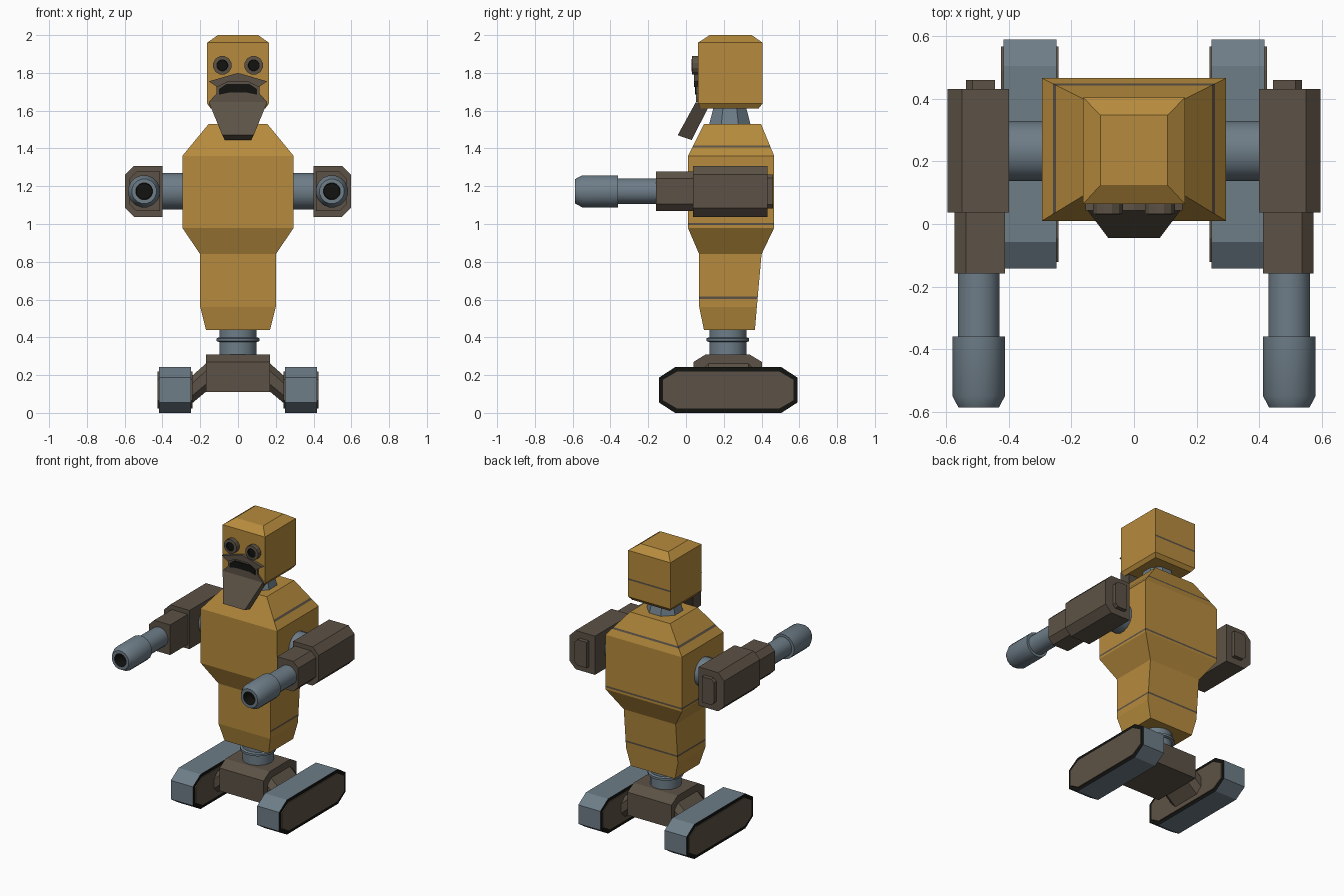
import bpy, bmesh, math
from mathutils import Vector

if "Cube" in bpy.data.objects:
    bpy.data.objects.remove(bpy.data.objects["Cube"])


def material(name, rgb):
    m = bpy.data.materials.new(name)
    m.diffuse_color = (*rgb, 1)
    m.use_nodes = True
    m.node_tree.nodes["Principled BSDF"].inputs["Base Color"].default_value = m.diffuse_color
    return m


ORANGE = material("ochre_paint", (0.47, 0.26, 0.047))
STEEL = material("blue_grey_steel", (0.155, 0.205, 0.245))
BROWN = material("dark_brown_metal", (0.108, 0.085, 0.061))
BLACK = material("black_rubber", (0.006, 0.006, 0.005))


def loft(name, rings, mats, rule=None, mirror=False, smooth=False, bands=()):
    """Skin a stack of equal-length point rings, cap the ends, colour faces by rule."""
    bm = bmesh.new()
    loops = [[bm.verts.new(p) for p in r] for r in rings]
    n = len(rings[0])
    for a, b in zip(loops, loops[1:]):
        for i in range(n):
            bm.faces.new((a[i], a[(i + 1) % n], b[(i + 1) % n], b[i]))
    bm.faces.new(loops[0])
    bm.faces.new(loops[-1])
    bmesh.ops.recalc_face_normals(bm, faces=bm.faces)
    for z in bands:
        for h in (z - 0.006, z + 0.006):
            bmesh.ops.bisect_plane(bm, geom=bm.verts[:] + bm.edges[:] + bm.faces[:],
                                   plane_co=(0, 0, h), plane_no=(0, 0, 1))
    bm.normal_update()
    if rule:
        for f in bm.faces:
            f.material_index = int(rule(f))
    me = bpy.data.meshes.new(name)
    bm.to_mesh(me)
    bm.free()
    for m in mats:
        me.materials.append(m)
    ob = bpy.data.objects.new(name, me)
    bpy.context.collection.objects.link(ob)
    if mirror:
        ob.modifiers.new("mirror", 'MIRROR').use_bisect_axis[0] = False
    if smooth:
        bpy.ops.object.select_all(action='DESELECT')
        ob.select_set(True)
        bpy.context.view_layer.objects.active = ob
        bpy.ops.object.shade_smooth_by_angle(angle=math.radians(32))
    return ob


def rect(x, y0, y1, z):
    return [(-x, y0, z), (x, y0, z), (x, y1, z), (-x, y1, z)]


def prism(name, profile, axis, a, b, mats, **kw):
    """Extrude a 2D outline along an axis (0 = x: outline is y,z; 1 = y: outline is x,z)."""
    def at(t):
        return [(t, u, v) if axis == 0 else (u, t, v) for u, v in profile]
    return loft(name, [at(a), at(b)], mats, **kw)


def lathe(name, centre, axis, steps, mats, n=16, **kw):
    """Round part: steps are (position along axis, radius)."""
    rings = []
    for t, r in steps:
        ring = []
        for i in range(n):
            ang = 2 * math.pi * (i + 0.5) / n
            p = list(centre)
            u, v = [k for k in range(3) if k != axis]
            p[axis] = t
            p[u] += r * math.cos(ang)
            p[v] += r * math.sin(ang)
            ring.append(p)
        rings.append(ring)
    return loft(name, rings, mats, **kw)


def in_band(f, bands):
    z = f.calc_center_median().z
    return any(abs(z - b) < 0.006 for b in bands)


# Torso with dark panel seams on sides and back
seams = (1.41, 1.0, 0.61)
loft("torso", [rect(0.17, 0.095, 0.365, 0.44), rect(0.2, 0.07, 0.375, 0.56),
               rect(0.2, 0.07, 0.4, 0.84), rect(0.295, 0.01, 0.467, 0.98),
               rect(0.295, 0.01, 0.467, 1.36), rect(0.155, 0.095, 0.397, 1.53)],
     [ORANGE, BROWN], bands=seams,
     rule=lambda f: in_band(f, seams) and f.normal.y > -0.3)

# Head, with one seam on the back
loft("head", [rect(0.145, 0.08, 0.385, 1.612), rect(0.163, 0.064, 0.405, 1.637),
              rect(0.163, 0.064, 0.405, 1.96), rect(0.107, 0.125, 0.348, 2.0)],
     [ORANGE, BROWN], bands=(1.76,),
     rule=lambda f: in_band(f, (1.76,)) and f.normal.y > 0.5)
lathe("neck", (0, 0.232, 0), 2, [(1.51, 0.123), (1.63, 0.09)], [STEEL], n=8)

# Face
lathe("eye", (0.083, 0, 1.84), 1,
      [(0.07, 0.05), (0.032, 0.05), (0.03, 0.03), (0.042, 0.028)], [BROWN, BLACK],
      n=12, mirror=True,
      rule=lambda f: all(math.hypot(v.co.x - 0.083, v.co.z - 1.84) < 0.031 for v in f.verts))
prism("mouth_frame", [(-0.155, 1.645), (0.155, 1.645), (0.115, 1.69), (0.115, 1.73),
                      (0.06, 1.765), (-0.06, 1.765), (-0.115, 1.73), (-0.115, 1.69)],
      1, 0.052, 0.07, [BROWN])
prism("upper_lip", [(-0.155, 1.755), (0, 1.8), (0.155, 1.755), (0.11, 1.725),
                    (0.05, 1.755), (-0.05, 1.755), (-0.11, 1.725)], 1, 0.043, 0.07, [BROWN])
prism("mouth_opening", [(-0.1, 1.685), (-0.05, 1.695), (0.05, 1.695), (0.1, 1.685),
                        (0.1, 1.715), (0.06, 1.742), (-0.06, 1.742), (-0.1, 1.715)],
      1, 0.047, 0.053, [BLACK])
loft("chin_plate", [
    [(-0.155, 0.052, 1.645), (0.155, 0.052, 1.645), (0.145, 0.125, 1.63), (-0.145, 0.125, 1.63)],
    [(-0.083, -0.044, 1.47), (0.083, -0.044, 1.47), (0.07, 0.03, 1.445), (-0.07, 0.03, 1.445)]],
    [BROWN])

# Arms
ARM_X, ARM_Z = 0.497, 1.173
lathe("shoulder_axle", (0, 0.233, ARM_Z), 0, [(0.25, 0.098), (0.42, 0.098)], [STEEL],
      mirror=True, smooth=True)


def arm_profile(x0, x1, h, c):
    return [(x0, ARM_Z - h), (x1 - c, ARM_Z - h), (x1, ARM_Z - h + c),
            (x1, ARM_Z + h - c), (x1 - c, ARM_Z + h), (x0, ARM_Z + h)]


prism("upper_arm", arm_profile(0.4, 0.597, 0.135, 0.047), 1, 0.037, 0.432, [BROWN], mirror=True)
prism("elbow_cap", arm_profile(0.445, 0.537, 0.09, 0.02), 1, 0.43, 0.46, [BROWN], mirror=True)
prism("forearm", arm_profile(0.413, 0.575, 0.105, 0.038), 1, -0.158, 0.04, [BROWN], mirror=True)
lathe("barrel", (ARM_X, 0, ARM_Z), 1, [(-0.15, 0.068), (-0.37, 0.068)], [STEEL],
      mirror=True, smooth=True)
lathe("muzzle", (ARM_X, 0, ARM_Z), 1,
      [(-0.36, 0.086), (-0.55, 0.086), (-0.587, 0.066), (-0.587, 0.045), (-0.51, 0.042)],
      [STEEL, BLACK], mirror=True, smooth=True,
      rule=lambda f: all(math.hypot(v.co.x - ARM_X, v.co.z - ARM_Z) < 0.046 for v in f.verts))

# Waist post and collar
lathe("waist_post", (0, 0.222, 0), 2,
      [(0.29, 0.1), (0.375, 0.1), (0.38, 0.115), (0.395, 0.115), (0.4, 0.1), (0.46, 0.1)],
      [STEEL], smooth=True)

# Chassis between the tracks
loft("chassis", [rect(0.17, 0.04, 0.402, 0.11), rect(0.17, 0.04, 0.402, 0.27),
                 rect(0.17, 0.105, 0.335, 0.31)], [BROWN])
loft("track_strut", [
    [(x, y, z) for y, z in ((0.08, lo + 0.04), (0.12, lo), (0.33, lo), (0.37, lo + 0.04),
                            (0.37, hi - 0.04), (0.33, hi), (0.12, hi), (0.08, hi - 0.04))]
    for x, lo, hi in ((0.16, 0.12, 0.27), (0.25, 0.045, 0.19))], [BROWN], mirror=True)


# Tracks: steel tread, black sides, brown side panels
def track_profile(d):
    y0, y1, z0, z1, c, e = -0.143 + d, 0.59 - d, d, 0.242 - d, 0.085 - d * 0.4, 0.055 - d * 0.5
    return [(y0 + c, z0), (y1 - c, z0), (y1, z0 + e), (y1, z1 - e),
            (y1 - c, z1), (y0 + c, z1), (y0, z1 - e), (y0, z0 + e)]


prism("track", track_profile(0), 0, 0.248, 0.418, [STEEL, BLACK], mirror=True,
      rule=lambda f: abs(f.normal.x) > 0.9)
for name, a, b in (("outer_track_panel", 0.417, 0.425), ("inner_track_panel", 0.241, 0.249)):
    prism(name, track_profile(0.022), 0, a, b, [BROWN], mirror=True)
